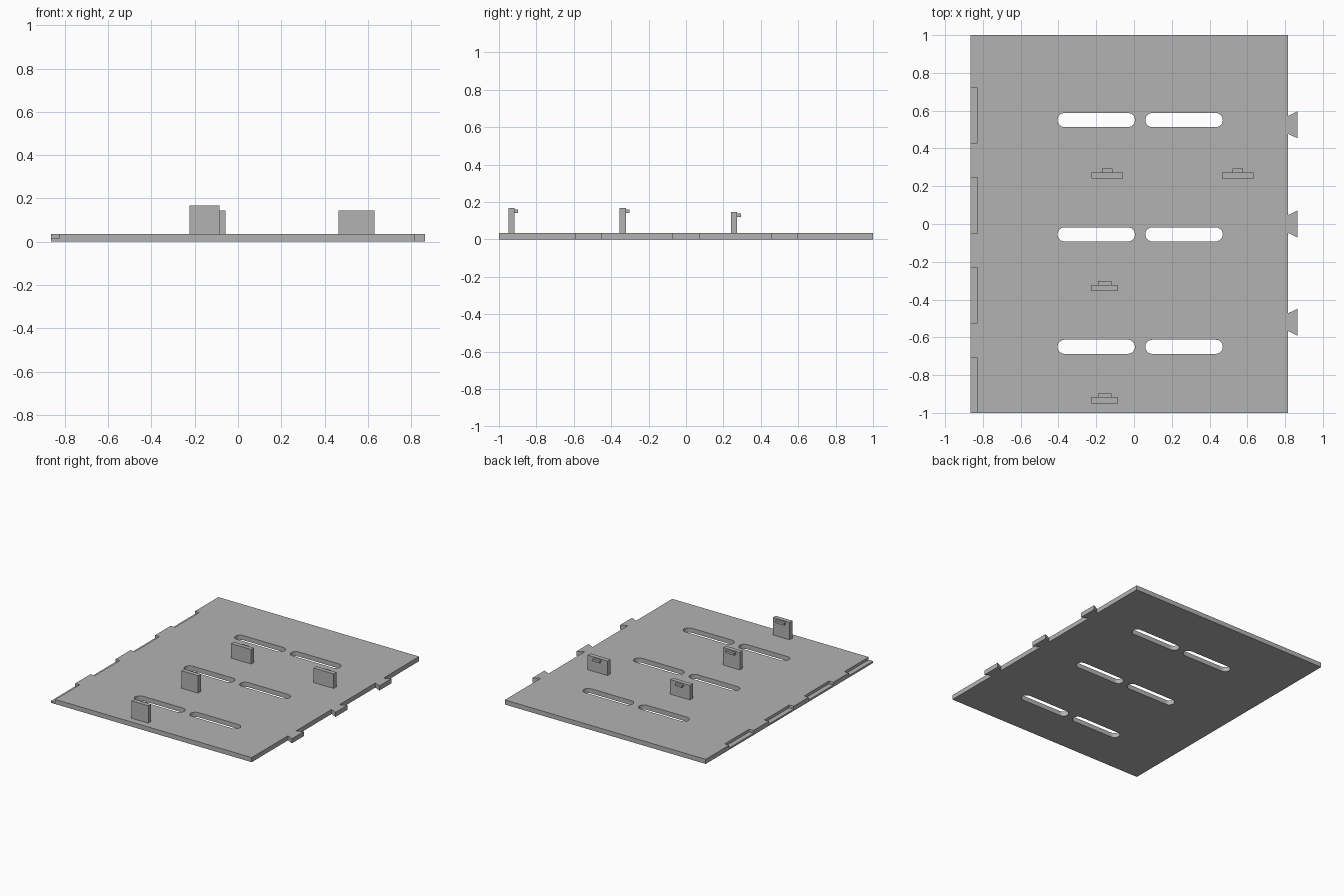
import bpy
import bmesh
from math import cos, sin, pi

cube = bpy.data.objects.get("Cube")
if cube:
    bpy.data.objects.remove(cube, do_unlink=True)

grey = bpy.data.materials.new("plain grey")
grey.use_nodes = True
grey.diffuse_color = (0.45, 0.45, 0.45, 1)
grey.node_tree.nodes["Principled BSDF"].inputs["Base Color"].default_value = grey.diffuse_color

THICK = 0.035
LEFT, RIGHT = -0.865, 0.815


def prism(bm, outline, z0, z1):
    """Add an upright solid with the given plan outline."""
    face = bm.faces.new([bm.verts.new((x, y, z0)) for x, y in outline])
    top = bmesh.ops.extrude_face_region(bm, geom=[face])["geom"]
    for v in top:
        if isinstance(v, bmesh.types.BMVert):
            v.co.z = z1


def rect(x0, x1, y0, y1):
    return [(x0, y0), (x1, y0), (x1, y1), (x0, y1)]


def slot(x0, x1, y, r, steps=12):
    """Plan outline of a slot with round ends."""
    pts = []
    for cx, start in ((x1 - r, -pi / 2), (x0 + r, pi / 2)):
        for i in range(steps + 1):
            a = start + pi * i / steps
            pts.append((cx + r * cos(a), y + r * sin(a)))
    return pts


def make(name, solids):
    bm = bmesh.new()
    for outline, z0, z1 in solids:
        prism(bm, outline, z0, z1)
    bmesh.ops.recalc_face_normals(bm, faces=bm.faces)
    mesh = bpy.data.meshes.new(name)
    bm.to_mesh(mesh)
    bm.free()
    mesh.materials.append(grey)
    obj = bpy.data.objects.new(name, mesh)
    bpy.context.scene.collection.objects.link(obj)
    return obj


# Base plate, cut by long slots and by shallow rebates on the left edge
plate = make("base_plate", [(rect(LEFT, RIGHT, -1, 1), 0, THICK)])
cuts = [(slot(x, x + 0.41, y, 0.0375), -0.1, 0.1)
        for x in (-0.405, 0.06) for y in (0.55, -0.055, -0.65)]
cuts += [(rect(LEFT - 0.1, LEFT + 0.037, y0, y1), 0.014, 0.1)
         for y0, y1 in ((0.43, 0.72), (-0.05, 0.245), (-0.525, -0.23), (-1.1, -0.71))]
cutter = make("plate_cutter", cuts)
cutter.hide_render = True
mod = plate.modifiers.new("cuts", "BOOLEAN")
mod.operation = "DIFFERENCE"
mod.solver = "EXACT"
mod.object = cutter
bpy.context.view_layer.update()
graph = bpy.context.evaluated_depsgraph_get()
plate_mesh = bpy.data.meshes.new_from_object(plate.evaluated_get(graph))
plate.modifiers.clear()
plate.data = plate_mesh
bpy.data.objects.remove(cutter, do_unlink=True)

# Dovetail tabs on the other edge
for name, y in (("front", -0.52), ("middle", 0.0), ("back", 0.525)):
    make(name + "_dovetail_tab",
         [([(RIGHT, y - 0.047), (0.865, y - 0.071),
            (0.865, y + 0.071), (RIGHT, y + 0.047)], 0, THICK)])

# Upright clips, each with a small catch on its back
for name, x0, x1, y, top, catch in (
        ("front", -0.225, -0.085, -0.95, 0.167, 0.036),
        ("middle", -0.225, -0.085, -0.355, 0.167, 0.036),
        ("back", -0.225, -0.058, 0.24, 0.145, 0.028),
        ("side", 0.465, 0.632, 0.24, 0.145, 0.028)):
    mid = (x0 + x1) / 2
    make(name + "_clip", [(rect(x0, x1, y, y + 0.033), THICK, top)])
    make(name + "_clip_catch",
         [(rect(mid - catch, mid + catch, y + 0.033, y + 0.053),
           top - 0.025, top - 0.008)])
